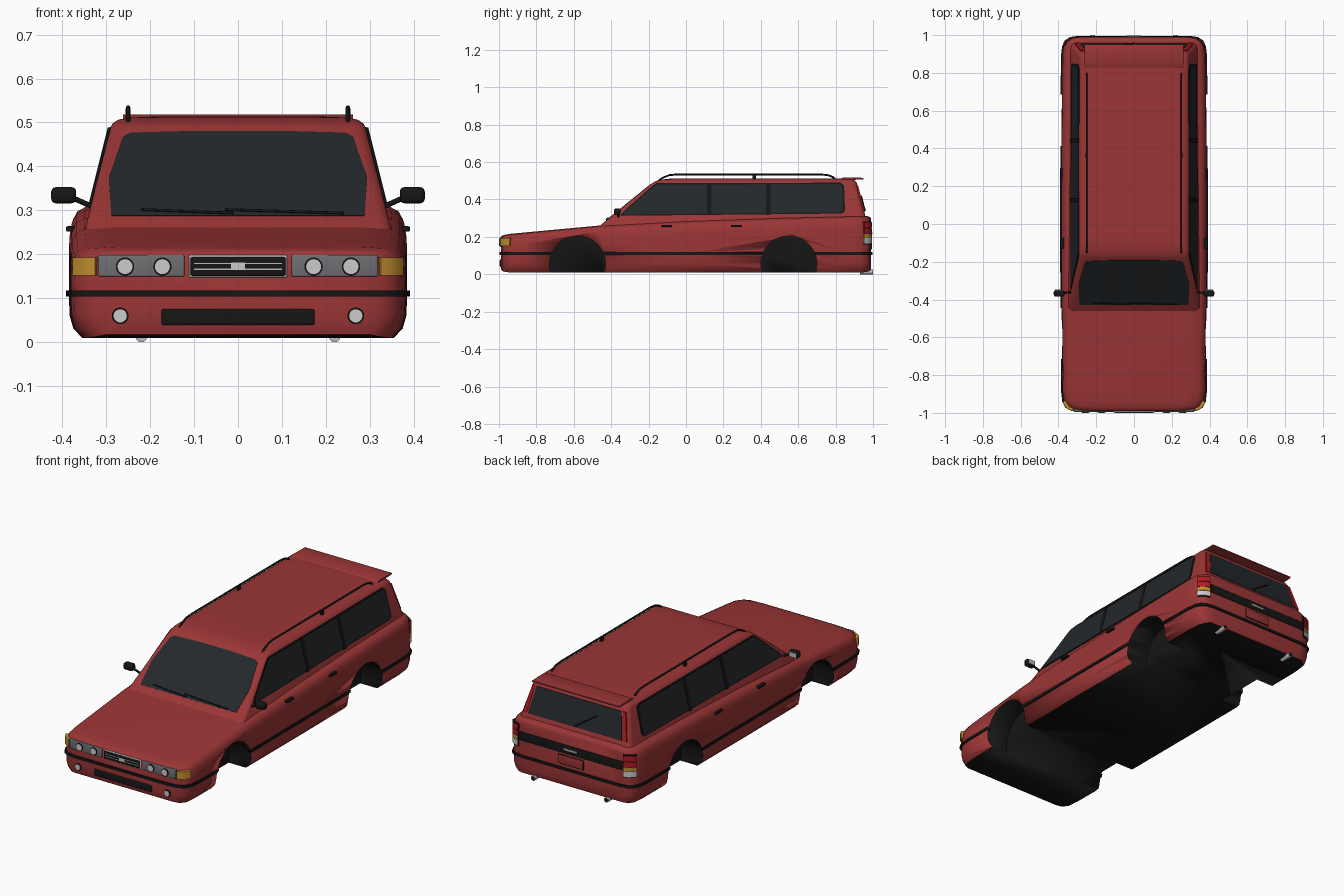
import bpy, bmesh
from math import sin, cos, pi, hypot

if "Cube" in bpy.data.objects:
    bpy.data.objects.remove(bpy.data.objects["Cube"])

MATS = {}
COLORS = {"red": (.33, .036, .036), "black": (.008, .008, .008), "glass": (.017, .021, .024),
          "grey": (.16, .16, .17), "chrome": (.5, .5, .52), "amber": (.55, .28, .03),
          "lamp_red": (.45, .01, .015), "white": (.65, .65, .65)}
for k, c in COLORS.items():
    MATS[k] = bpy.data.materials.new(k)
    MATS[k].diffuse_color = (*c, 1)


def activate(ob):
    bpy.ops.object.select_all(action='DESELECT')
    ob.select_set(True)
    bpy.context.view_layer.objects.active = ob


def finish(ob, col, bevel=0, angle=.6):
    ob.data.materials.append(MATS[col])
    activate(ob)
    if bevel:
        m = ob.modifiers.new("bevel", 'BEVEL')
        m.width, m.segments = bevel, 3
        bpy.ops.object.modifier_apply(modifier="bevel")
    bpy.ops.object.shade_smooth_by_angle(angle=angle)
    return ob


def loft(name, rings, col, closed=False, bevel=0, angle=.6):
    """Skin equal-length rings; cap the ends, or join last to first when closed."""
    bm = bmesh.new()
    vs = [[bm.verts.new(p) for p in r] for r in rings]
    n = len(vs[0])
    for i in range(len(vs) if closed else len(vs) - 1):
        a, b = vs[i], vs[(i + 1) % len(vs)]
        for j in range(n):
            bm.faces.new((a[j], a[(j + 1) % n], b[(j + 1) % n], b[j]))
    if not closed:
        bm.faces.new(vs[0])
        bm.faces.new(vs[-1])
    bmesh.ops.recalc_face_normals(bm, faces=bm.faces)
    me = bpy.data.meshes.new(name)
    bm.to_mesh(me)
    bm.free()
    ob = bpy.data.objects.new(name, me)
    bpy.context.collection.objects.link(ob)
    return finish(ob, col, bevel, angle)


def prism(name, pts, off, col, bevel=0):
    return loft(name, [pts, [tuple(a + b for a, b in zip(p, off)) for p in pts]], col, bevel=bevel)


def box(name, x, y, z, col, bevel=0):
    pts = [(x[0], y[0], z[0]), (x[1], y[0], z[0]), (x[1], y[0], z[1]), (x[0], y[0], z[1])]
    return prism(name, pts, (0, y[1] - y[0], 0), col, bevel)


def disc(name, x, y, z, r, depth, col, axis='y', verts=24):
    rot = (pi / 2, 0, 0) if axis == 'y' else (0, pi / 2, 0)
    bpy.ops.mesh.primitive_cylinder_add(vertices=verts, radius=r, depth=depth, location=(x, y, z), rotation=rot)
    ob = bpy.context.object
    ob.name = name
    return finish(ob, col)


def tube(name, pts, r, col):
    cu = bpy.data.curves.new(name, 'CURVE')
    cu.dimensions, cu.bevel_depth, cu.bevel_resolution, cu.use_fill_caps = '3D', r, 2, True
    sp = cu.splines.new('POLY')
    sp.points.add(len(pts) - 1)
    for p, q in zip(sp.points, pts):
        p.co = (*q, 1)
    cu.materials.append(MATS[col])
    ob = bpy.data.objects.new(name, cu)
    bpy.context.collection.objects.link(ob)
    return ob


# Lower body: stations along y as (y, half width, top z, bottom z)
stations = [(-.99, .28, .197, .03), (-.983, .328, .205, .018), (-.966, .357, .21, .012), (-.935, .374, .215, .01),
            (-.88, .38, .22, .01), (-.45, .384, .26, .01), (0, .385, .284, .01), (.5, .384, .301, .01),
            (.88, .381, .31, .01), (.935, .375, .311, .01), (.966, .36, .31, .012), (.983, .335, .304, .018),
            (.99, .29, .296, .03)]


def section(y, w, t, b):
    half = [(w - .03, b), (w - .01, b + .022), (w - .002, b + .05), (w, .11), (w - .001, t - .06),
            (w - .006, t - .03), (w - .016, t - .012), (w - .035, t - .002), (w - .1, t + .002)]
    return [(x, y, z) for x, z in half] + [(-x, y, z) for x, z in reversed(half)]


body = loft("lower_body", [section(*s) for s in stations], "red")
body.data.materials.append(MATS["black"])


# Rubbing strip wrapped around the body
def outline(grow, z):
    side = [(w + grow, y + (grow if y > 0 else -grow)) for y, w, t, b in stations]
    return [(x, y, z) for x, y in side] + [(-x, y, z) for x, y in reversed(side)]


strip = loft("rubbing_strip", [outline(.006, .104), outline(.006, .118), outline(-.012, .118),
                               outline(-.012, .104)], "black", closed=True)

# Wheel arches cut from body and strip
WELLS = [(-.58, .055), (.55, .055)]
for y, z in WELLS:
    for s in (1, -1):
        cut = disc("arch_cutter", s * .39, y, z, .15, .28, "black", 'x', 48)
        for ob in (body, strip):
            activate(ob)
            m = ob.modifiers.new("arch", 'BOOLEAN')
            m.object, m.operation, m.solver = cut, 'DIFFERENCE', 'EXACT'
            bpy.ops.object.modifier_apply(modifier="arch")
        bpy.data.objects.remove(cut)
for p in body.data.polygons:
    co = [body.data.vertices[i].co for i in p.vertices]
    in_well = any(all(hypot(c.y - y, c.z - z) < .1515 for c in co) for y, z in WELLS)
    p.material_index = 1 if in_well or p.normal.z < -.8 else 0


# Greenhouse: rounded rectangles stacked in z
def rounded(z, yf, yr, w, r=.03):
    pts = []
    for cx, cy, a0 in ((w - r, yr - r, 0), (r - w, yr - r, 90), (r - w, yf + r, 180), (w - r, yf + r, 270)):
        for k in range(6):
            a = (a0 + k * 18) * pi / 180
            pts.append((cx + r * cos(a), cy + r * sin(a), z))
    return pts


levels = [(.22, -.51, .983, .3575), (.487, -.182, .914, .291), (.498, -.163, .907, .285), (.506, -.135, .894, .273),
          (.511, -.09, .87, .25), (.513, .0, .8, .2)]
loft("greenhouse", [rounded(*l) for l in levels], "red")


def on_front(x, z, o=.003):
    return (x, -.43 + (z - .285) * 1.23 - o, z)


def on_rear(x, z, o=.003):
    return (x, .96 - (z - .31) * .26 + o, z)


def on_side(s, y, z, o=.003):
    return (s * (.335 - (z - .31) * .25 + o), y, z)


# Windscreen, rear window, wipers
screen = [(.288, .288), (.294, .375), (.262, .468), (.245, .477), (.1, .481)]
prism("windscreen", [on_front(x, z) for x, z in screen] + [on_front(-x, z) for x, z in reversed(screen)],
      (0, .012, -.008), "glass")
prism("rear_window", [on_rear(x, z) for x, z in ((-.283, .335), (.283, .335), (.255, .475), (-.255, .475))],
      (0, -.012, 0), "glass")
for x0, x1 in ((-.22, -.01), (-.03, .24)):
    tube("wiper", [on_front(x0, .302, .008), on_front(x1, .294, .008)], .003, "black")
tube("rear_wiper", [on_rear(0, .34, .006), on_rear(-.12, .42, .006)], .003, "black")

# Spoiler
prism("roof_spoiler", [(-.262, .82, .508), (-.262, .9, .505), (-.262, .95, .508), (-.262, .95, .516),
                       (-.262, .84, .518)], (.524, 0, 0), "red", .002)

for s in (1, -1):
    # Side windows with dividing pillars
    win = [(-.35, .313), (-.33, .34), (-.185, .468), (-.16, .487), (.825, .49), (.845, .475), (.85, .34), (.835, .325)]
    prism("side_window_trim", [on_side(s, y, z, .002) for y, z in win], (-s * .01, 0, 0), "black")
    inner = [(-.335, .32), (-.32, .342), (-.175, .466), (-.155, .48), (.82, .483), (.835, .472), (.84, .342), (.828, .332)]
    prism("side_window", [on_side(s, y, z, .004) for y, z in inner], (-s * .01, 0, 0), "glass")
    for y in (.125, .44):
        prism("window_pillar", [on_side(s, a, z, .006) for a, z in
              ((y - .012, .316), (y + .012, .318), (y + .012, .488), (y - .012, .488))], (-s * .01, 0, 0), "black")
    # Door handles
    for y in (-.102, .268):
        box("door_handle", (s * .37, s * .391), (y - .028, y + .028), (.252, .264), "black", .003)
    # Mirrors
    tube("mirror_stalk", [(s * .33, -.36, .308), (s * .375, -.365, .328)], .006, "black")
    box("mirror", (s * .368, s * .425), (-.385, -.35), (.316, .353), "black", .011)
    box("mirror_glass", (s * .376, s * .417), (-.352, -.348), (.322, .347), "chrome")
    # Roof rails
    tube("roof_rail", [(s * .25, y, z) for y, z in ((-.15, .498), (-.125, .516), (-.09, .53), (-.05, .534),
         (.72, .534), (.76, .53), (.785, .52), (.8, .505))], .005, "black")
    box("rail_post", (s * .245, s * .256), (.355, .375), (.505, .532), "black", .002)
    # Headlights, indicators, fog lamps
    box("headlight_housing", (s * .122, s * .318), (-.995, -.96), (.149, .199), "grey", .004)
    for x in (.172, .257):
        disc("headlight_ring", s * x, -.993, .172, .021, .01, "black")
        disc("headlight", s * x, -.994, .172, .017, .011, "white")
    corner = [(.325, -.991), (.345, -.982), (.363, -.968), (.377, -.944), (.36, -.93), (.315, -.965)]
    prism("indicator", [(s * x, y, .152) for x, y in corner], (0, 0, .041), "amber")
    disc("fog_ring", s * .268, -.985, .06, .019, .018, "black")
    disc("fog_lamp", s * .268, -.987, .06, .015, .019, "white")
    # Tail lights in stacked colours, upper strips beside the rear window
    tail = [(.318, .994), (.343, .987), (.364, .971), (.374, .955), (.35, .935), (.31, .965)]
    for n, z0, z1, c in (("reverse", .165, .193, "white"), ("turn", .195, .215, "amber"),
                         ("brake", .217, .246, "lamp_red"), ("tail", .249, .277, "lamp_red")):
        prism(n + "_lamp", [(s * x, y, z0) for x, y in tail], (0, 0, z1 - z0), c)
    prism("tail_lamp_backing", [(s * (x - .003), y - .002, .16) for x, y in tail], (0, 0, .122), "black")
    prism("upper_tail_lamp", [on_rear(s * x, z) for x, z in ((.292, .335), (.312, .335), (.281, .475), (.265, .475))],
          (0, -.02, 0), "lamp_red")
    # Exhaust tips
    disc("exhaust_tip", s * .22, .965, .013, .013, .07, "chrome")
    disc("exhaust_hole", s * .22, .966, .013, .01, .07, "black")

# Grille
box("grille_frame", (-.112, .112), (-.996, -.96), (.147, .198), "chrome", .004)
box("grille", (-.108, .108), (-.998, -.96), (.151, .194), "black", .003)
for z in (.166, .179):
    box("grille_bar", (-.1, .1), (-.9995, -.97), (z - .0015, z + .0015), "chrome")
box("grille_block", (-.016, .016), (-1, -.97), (.164, .181), "white")
box("lower_intake", (-.175, .175), (-.993, -.96), (.038, .077), "black", .006)

# Tailgate band, handle and plate recess
box("tailgate_band", (-.31, .31), (.96, .993), (.195, .243), "black", .003)
box("tailgate_handle", (-.04, .04), (.97, .997), (.214, .224), "chrome", .002)
box("plate_surround", (-.078, .078), (.97, .992), (.132, .186), "black", .002)
box("plate_panel", (-.074, .074), (.97, .994), (.136, .182), "red", .002)

for m in bpy.data.materials:
    if m.users and not m.is_grease_pencil:
        m.use_nodes = True
        m.node_tree.nodes["Principled BSDF"].inputs["Base Color"].default_value = m.diffuse_color
